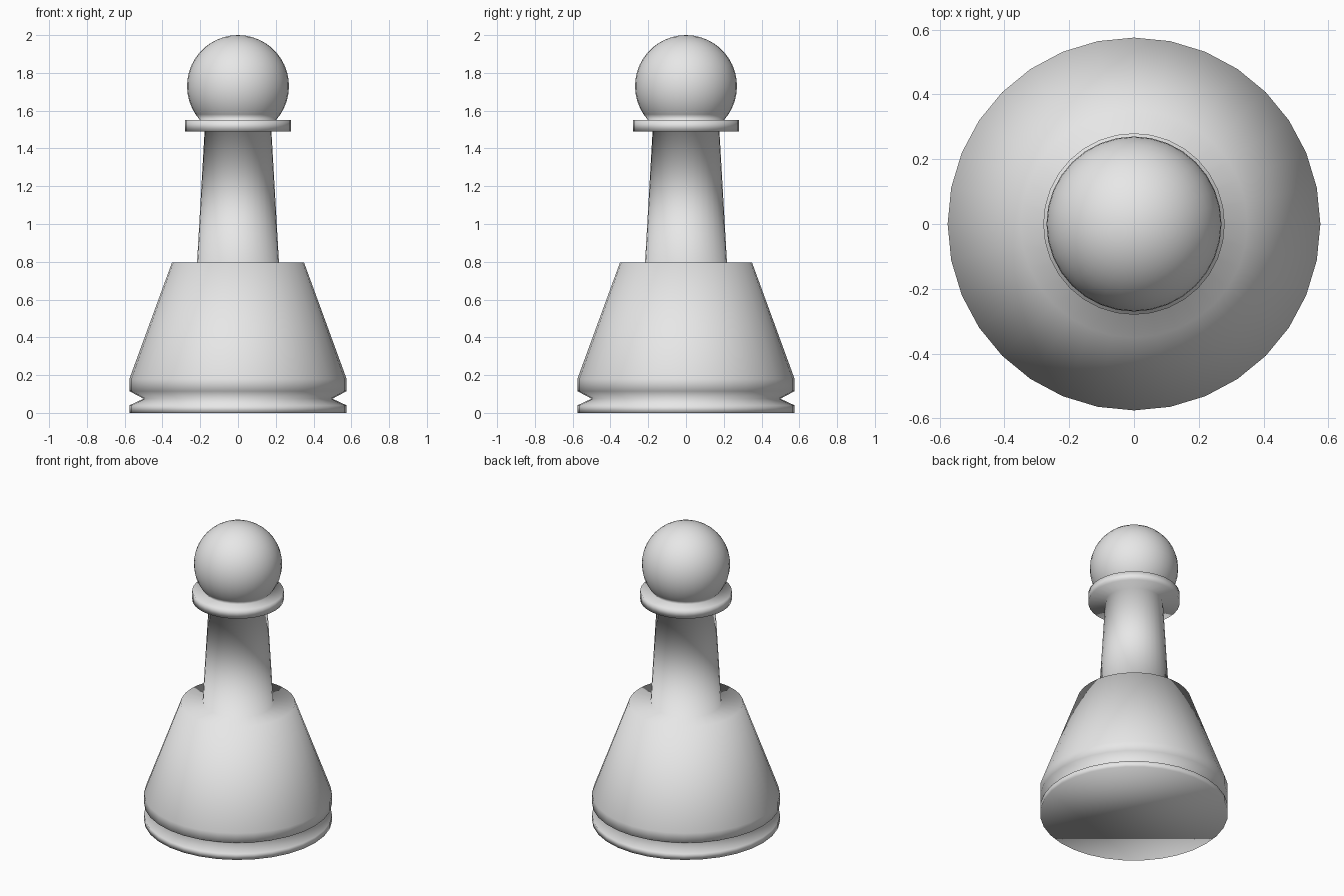
import bpy, bmesh
from math import sin, cos, pi, asin

SIDES = 32

cube = bpy.data.objects.get("Cube")
if cube:
    bpy.data.objects.remove(cube, do_unlink=True)

grey = bpy.data.materials.new("light grey")
grey.use_nodes = True
colour = (0.8, 0.8, 0.8, 1)
grey.diffuse_color = colour
grey.node_tree.nodes["Principled BSDF"].inputs["Base Color"].default_value = colour

# Profiles as (radius, height), from the ground up
foot = [(0.575, 0), (0.575, 0.04), (0.5, 0.075), (0.575, 0.115), (0.575, 0.18)]
skirt_top = [(0.35, 0.795)]
column = [(0.217, 0.795), (0.177, 1.49)]
collar = [(0.28, 1.49), (0.28, 1.55)]

# Ball head: an arc from the collar up to just below the pole
ball_r, ball_z, steps = 0.27, 1.73, 16
start = -asin((ball_z - 1.55) / ball_r)
arc = [start + (pi / 2 - start) * i / steps for i in range(steps)]
head = [(ball_r * cos(a), ball_z + ball_r * sin(a)) for a in arc]


def lathe(name, profile, top_z):
    """Spin a profile around z, with a flat base and a pointed pole."""
    bm = bmesh.new()
    rings = [[bm.verts.new((r * cos(2 * pi * i / SIDES), r * sin(2 * pi * i / SIDES), z))
              for i in range(SIDES)] for r, z in profile]
    for low, high in zip(rings, rings[1:]):
        for i in range(SIDES):
            j = (i + 1) % SIDES
            bm.faces.new((low[i], low[j], high[j], high[i]))
    bm.faces.new(rings[0][::-1])
    pole = bm.verts.new((0, 0, top_z))
    for i in range(SIDES):
        bm.faces.new((rings[-1][i], rings[-1][(i + 1) % SIDES], pole))
    for face in bm.faces:
        face.smooth = True
    mesh = bpy.data.meshes.new(name)
    bm.to_mesh(mesh)
    bm.free()
    mesh.materials.append(grey)
    obj = bpy.data.objects.new(name, mesh)
    bpy.context.collection.objects.link(obj)
    return obj


# The whole piece is one turned, fully smooth surface
lathe("pawn", foot + skirt_top + column + collar + head, ball_z + ball_r)
